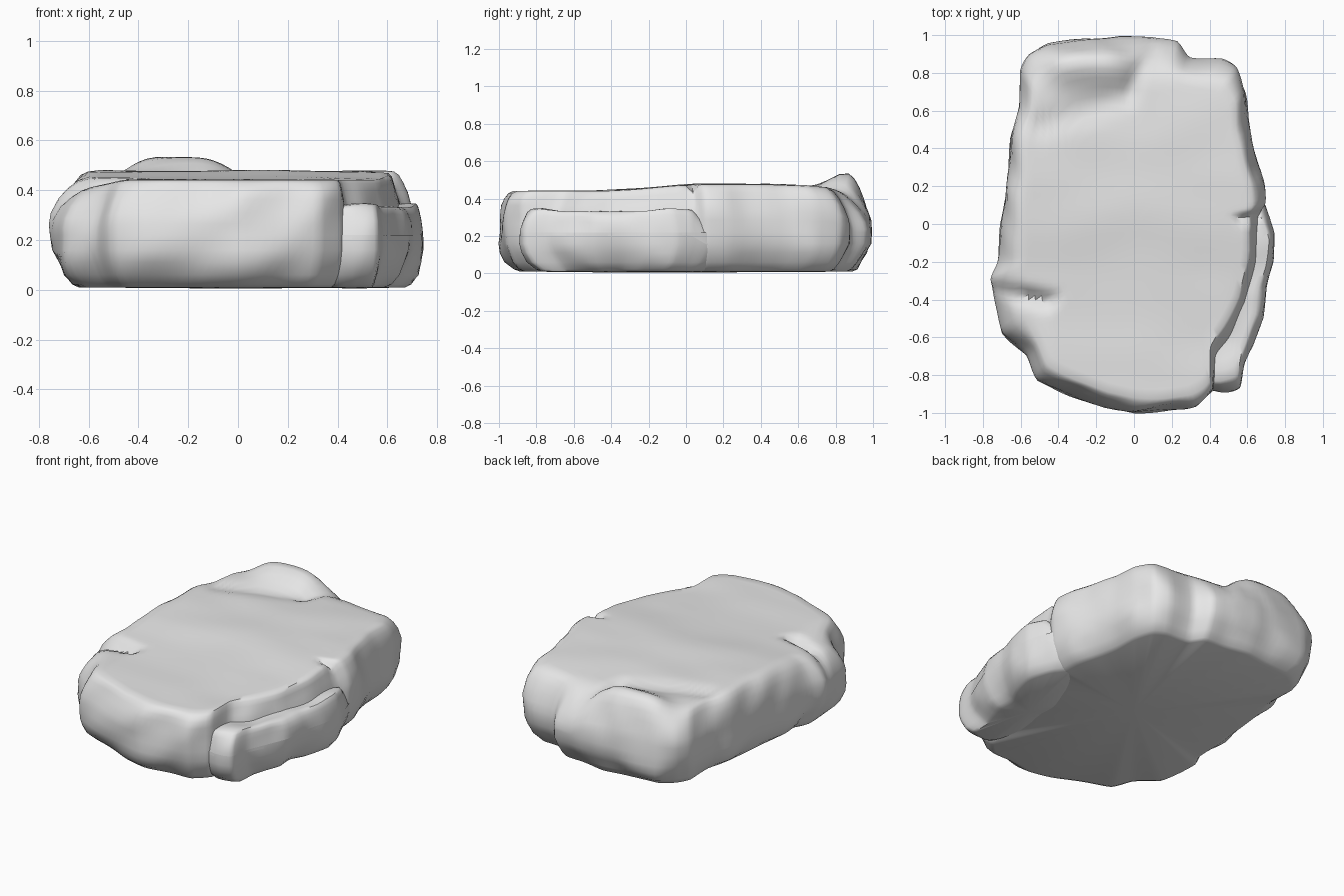
import bpy, bmesh, math
from mathutils import Vector, noise

if "Cube" in bpy.data.objects:
    bpy.data.objects.remove(bpy.data.objects["Cube"])

stone = bpy.data.materials.new("grey stone")
stone.diffuse_color = (0.8, 0.8, 0.8, 1)
stone.use_nodes = True
stone.node_tree.nodes["Principled BSDF"].inputs["Base Color"].default_value = stone.diffuse_color


def smooth(a, b, t):
    t = max(0.0, min(1.0, (t - a) / (b - a)))
    return t * t * (3 - 2 * t)


def seg_dist(x, y, a, b):
    p, a, b = Vector((x, y)), Vector(a), Vector(b)
    d = b - a
    t = max(0, min(1, (p - a).dot(d) / d.length_squared))
    return (p - a - d * t).length


def spline(points, steps):
    """Closed Catmull-Rom curve through (x, y, shoulder inset) points."""
    pts = [Vector(p) for p in points]
    n, out = len(pts), []
    for i in range(n):
        a, b, c, d = (pts[(i + k - 1) % n] for k in range(4))
        for s in range(steps):
            t = s / steps
            q = 0.5 * (2*b + (c - a)*t + (2*a - 5*b + 4*c - d)*t*t
                       + (3*b - a - 3*c + d)*t**3)
            out.append(q.lerp(b.lerp(c, t), 0.5))
    return out


# side profile: (fixed inset, share of the shoulder inset, height, share of top height, roughness)
PROFILE = [(0.115, 0, 0.01, 0, 0.3), (0.085, 0, 0.022, 0, 0.5), (0.045, 0, 0.06, 0, 1),
           (0.018, 0, 0.11, 0, 0.9), (0, 0, 0.16, 0, 0.6), (0, 0, 0.22, 0, 0.5),
           (0, 0.0, 0, 0.6, 0.5), (0, 0.08, 0, 0.70, 0.7), (0, 0.28, 0, 0.82, 0.8),
           (0, 0.52, 0, 0.905, 0.7), (0, 0.78, 0, 0.965, 0.5), (0, 1.1, 0, 0.995, 0.3)]


def rock(name, outline, center, top, steps=5, caps=18):
    """Loft an outline through the side profile and close it with a height-field top."""
    bm = bmesh.new()
    c = Vector(center)
    edge = spline(outline, steps)
    n = len(edge)
    rings = []
    for fixed, share, z0, zf, rough in PROFILE:
        ring = []
        for e in edge:
            r = Vector((e.x, e.y)) - c
            u = r.normalized()
            p = c + u * (r.length - fixed - share * e.z)
            z = z0 + zf * top(p.x, p.y)
            q = Vector((p.x - z * 0.6, p.y + z * 0.6, z * 0.7))
            bump = 0.035 * noise.noise(q * 4.5) - 0.035 * abs(noise.noise(q * 2.7 + Vector((5, 2, 1))))
            p += u * (bump + 0.008) * rough
            ring.append(bm.verts.new((p.x, p.y, z)))
        rings.append(ring)
    rim = [v.co.copy() for v in rings[-1]]
    for k in range(1, caps):
        f = 1 - k / caps
        ring = []
        for v in rim:
            x, y = c.x + (v.x - c.x) * f, c.y + (v.y - c.y) * f
            z = top(x, y) + 0.007 * noise.noise(Vector((x * 2.5, y * 4, 3)))
            ring.append(bm.verts.new((x, y, z)))
        rings.append(ring)
    for a, b in zip(rings, rings[1:]):
        for i in range(n):
            j = (i + 1) % n
            bm.faces.new((a[i], a[j], b[j], b[i]))
    tip = bm.verts.new((c.x, c.y, top(c.x, c.y)))
    base = bm.verts.new((c.x, c.y, 0.005))
    for i in range(n):
        j = (i + 1) % n
        bm.faces.new((rings[-1][i], rings[-1][j], tip))
        bm.faces.new((rings[0][j], rings[0][i], base))
    bmesh.ops.recalc_face_normals(bm, faces=bm.faces)
    me = bpy.data.meshes.new(name)
    bm.to_mesh(me)
    bm.free()
    me.materials.append(stone)
    ob = bpy.data.objects.new(name, me)
    bpy.context.collection.objects.link(ob)
    bpy.ops.object.select_all(action='DESELECT')
    ob.select_set(True)
    bpy.context.view_layer.objects.active = ob
    bpy.ops.object.shade_smooth_by_angle(angle=math.radians(45))


def slab_top(x, y):
    # gently stepped top
    z = 0.443 + 0.035 * smooth(-0.45, 0.1, y) - 0.015 * smooth(0.4, 0.8, y)
    # rounded lump at the back left, with a crease in front of it
    z += 0.075 * math.exp(-((x + 0.24) / 0.21) ** 4 - ((y - 0.85) / 0.11) ** 2)
    z -= 0.022 * math.exp(-(seg_dist(x, y, (-0.5, 0.52), (-0.05, 0.68)) / 0.06) ** 2)
    z -= 0.022 * math.exp(-(seg_dist(x, y, (-0.02, 0.7), (0.04, 0.86)) / 0.04) ** 2)
    # back right chunk slopes away
    z -= 0.07 * smooth(0.0, 0.12, x) * smooth(0.74, 0.95, y)
    # crack on the left, with the lower block in front of it
    z -= 0.05 * math.exp(-(seg_dist(x, y, (-0.75, -0.33), (-0.45, -0.41)) / 0.035) ** 2)
    z -= 0.03 * smooth(-0.42, -0.62, x) * smooth(-0.34, -0.42, y)
    # small notch on the right edge
    z -= 0.04 * math.exp(-(seg_dist(x, y, (0.57, 0.03), (0.7, 0.05)) / 0.022) ** 2)
    return z


# main slab
rock("main_slab", [
    (0.66, 0.04, 0.05), (0.69, 0.11, 0.06), (0.68, 0.23, 0.06), (0.65, 0.36, 0.07),
    (0.60, 0.54, 0.07), (0.585, 0.70, 0.07), (0.54, 0.82, 0.10), (0.46, 0.87, 0.12),
    (0.30, 0.89, 0.10), (0.23, 0.97, 0.14), (0.10, 0.98, 0.12), (-0.08, 1.0, 0.12),
    (-0.25, 0.975, 0.10), (-0.45, 0.95, 0.11), (-0.55, 0.89, 0.12), (-0.60, 0.81, 0.10),
    (-0.605, 0.62, 0.07), (-0.65, 0.45, 0.07), (-0.68, 0.20, 0.08), (-0.705, 0.0, 0.10),
    (-0.715, -0.2, 0.12), (-0.75, -0.29, 0.15), (-0.735, -0.42, 0.15), (-0.70, -0.58, 0.14),
    (-0.57, -0.69, 0.08), (-0.51, -0.83, 0.09), (-0.34, -0.90, 0.07), (-0.15, -0.97, 0.07),
    (0.0, -1.0, 0.07), (0.18, -0.985, 0.06), (0.33, -0.97, 0.07), (0.42, -0.88, 0.05),
    (0.435, -0.70, 0.05), (0.51, -0.58, 0.05), (0.60, -0.42, 0.05), (0.65, -0.2, 0.05)],
    (0, 0), slab_top)


def ledge_top(x, y):
    return 0.335 - 0.9 * max(0, y - 0.03) + 0.02 * noise.noise(Vector((x * 5, y * 5, 0)))


# lower ledge along the front right side, its inner half buried in the slab
rock("right_ledge", [
    (0.745, -0.05, 0.04), (0.72, 0.04, 0.05), (0.68, 0.13, 0.06), (0.58, 0.22, 0.06),
    (0.45, 0.12, 0.06), (0.30, -0.1, 0.06), (0.25, -0.4, 0.06), (0.30, -0.7, 0.06),
    (0.38, -0.87, 0.05), (0.46, -0.885, 0.05), (0.56, -0.86, 0.06), (0.585, -0.74, 0.05),
    (0.64, -0.62, 0.05), (0.69, -0.5, 0.05), (0.70, -0.33, 0.04), (0.735, -0.2, 0.04)],
    (0.45, -0.38), ledge_top, steps=6, caps=8)
